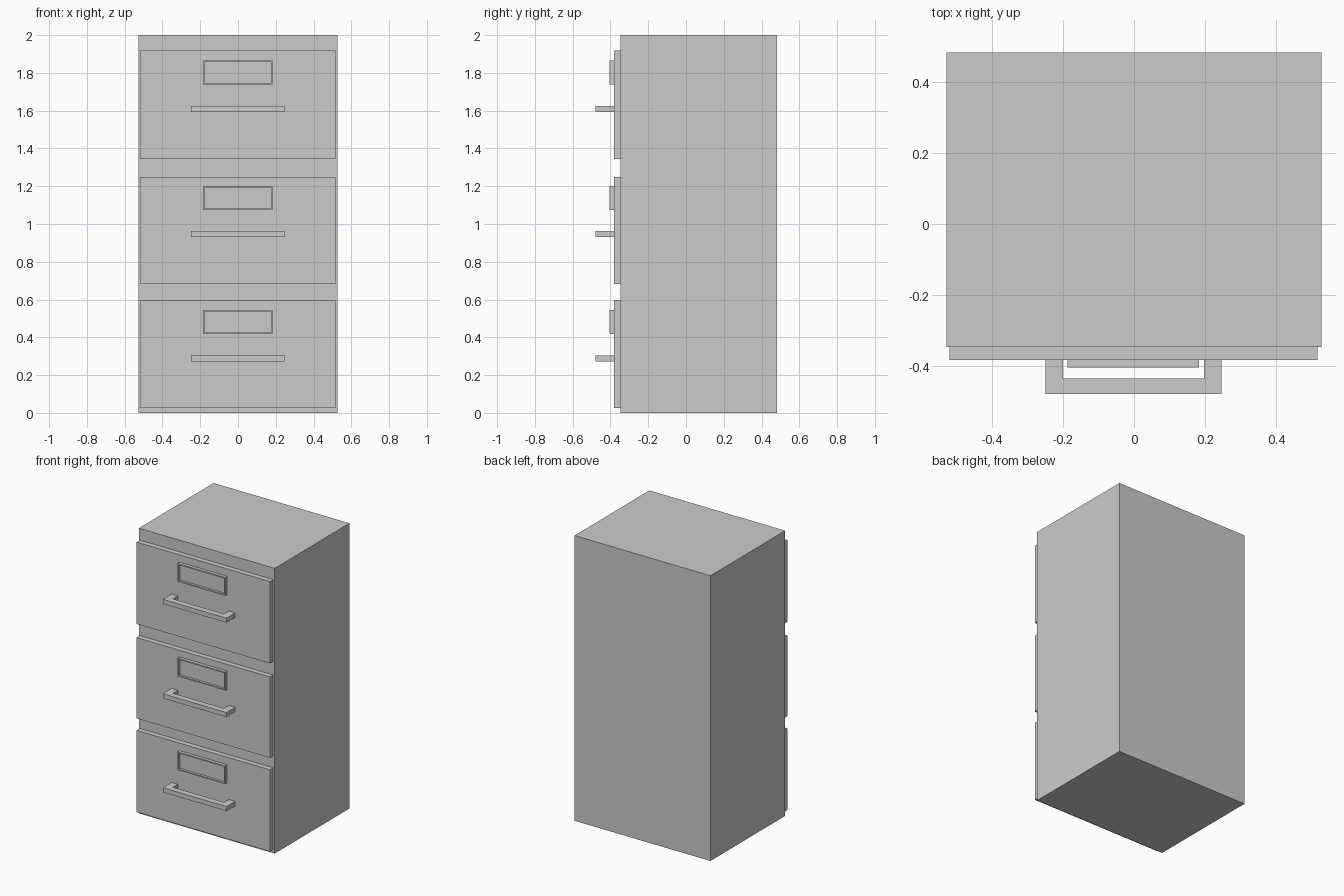
import bpy, bmesh

if "Cube" in bpy.data.objects:
    bpy.data.objects.remove(bpy.data.objects["Cube"])

CX = -0.0015  # drawer fronts sit a hair left of centre


def finish(name, bm):
    bmesh.ops.recalc_face_normals(bm, faces=bm.faces)
    me = bpy.data.meshes.new(name)
    bm.to_mesh(me)
    bm.free()
    ob = bpy.data.objects.new(name, me)
    bpy.context.collection.objects.link(ob)
    return ob


def box_bm(x0, x1, y0, y1, z0, z1):
    bm = bmesh.new()
    bmesh.ops.create_cube(bm, size=1)
    for v in bm.verts:
        v.co = (x1 if v.co.x > 0 else x0,
                y1 if v.co.y > 0 else y0,
                z1 if v.co.z > 0 else z0)
    return bm


def label_holder(name, z0, z1):
    # thin plate with a narrow raised rim around a recessed card area
    bm = box_bm(CX - 0.185, CX + 0.185, -0.404, -0.382, z0, z1)
    bm.normal_update()
    front = min(bm.faces, key=lambda f: f.calc_center_median().y)
    bmesh.ops.inset_individual(bm, faces=[front], thickness=0.012)
    ext = bmesh.ops.extrude_discrete_faces(bm, faces=[front])
    bmesh.ops.translate(bm, verts=ext["faces"][0].verts, vec=(0, 0.016, 0))
    return finish(name, bm)


def handle(name, z0, z1):
    # U-shaped bar: flat outline in plan, extruded upward
    o, i = 0.247, 0.198
    outline = [(-o, -0.382), (-o, -0.478), (o, -0.478), (o, -0.382),
               (i, -0.382), (i, -0.435), (-i, -0.435), (-i, -0.382)]
    bm = bmesh.new()
    face = bm.faces.new([bm.verts.new((CX + x, y, z0)) for x, y in outline])
    ext = bmesh.ops.extrude_face_region(bm, geom=[face])
    top = [g for g in ext["geom"] if isinstance(g, bmesh.types.BMVert)]
    bmesh.ops.translate(bm, verts=top, vec=(0, 0, z1 - z0))
    return finish(name, bm)


# Cabinet body
finish("cabinet_body", box_bm(-0.527, 0.527, -0.346, 0.482, 0, 2))

# Three drawers: front panel, label holder and pull handle
drawers = [("bottom", 0.025, 0.598, 0.417, 0.289),
           ("middle", 0.682, 1.249, 1.074, 0.948),
           ("top", 1.344, 1.918, 1.738, 1.610)]
for pos, z0, z1, label_z, handle_z in drawers:
    finish(pos + "_drawer_front",
           box_bm(CX - 0.517, CX + 0.517, -0.382, -0.346, z0, z1))
    label_holder(pos + "_label_holder", label_z, label_z + 0.128)
    handle(pos + "_handle", handle_z - 0.016, handle_z + 0.016)
